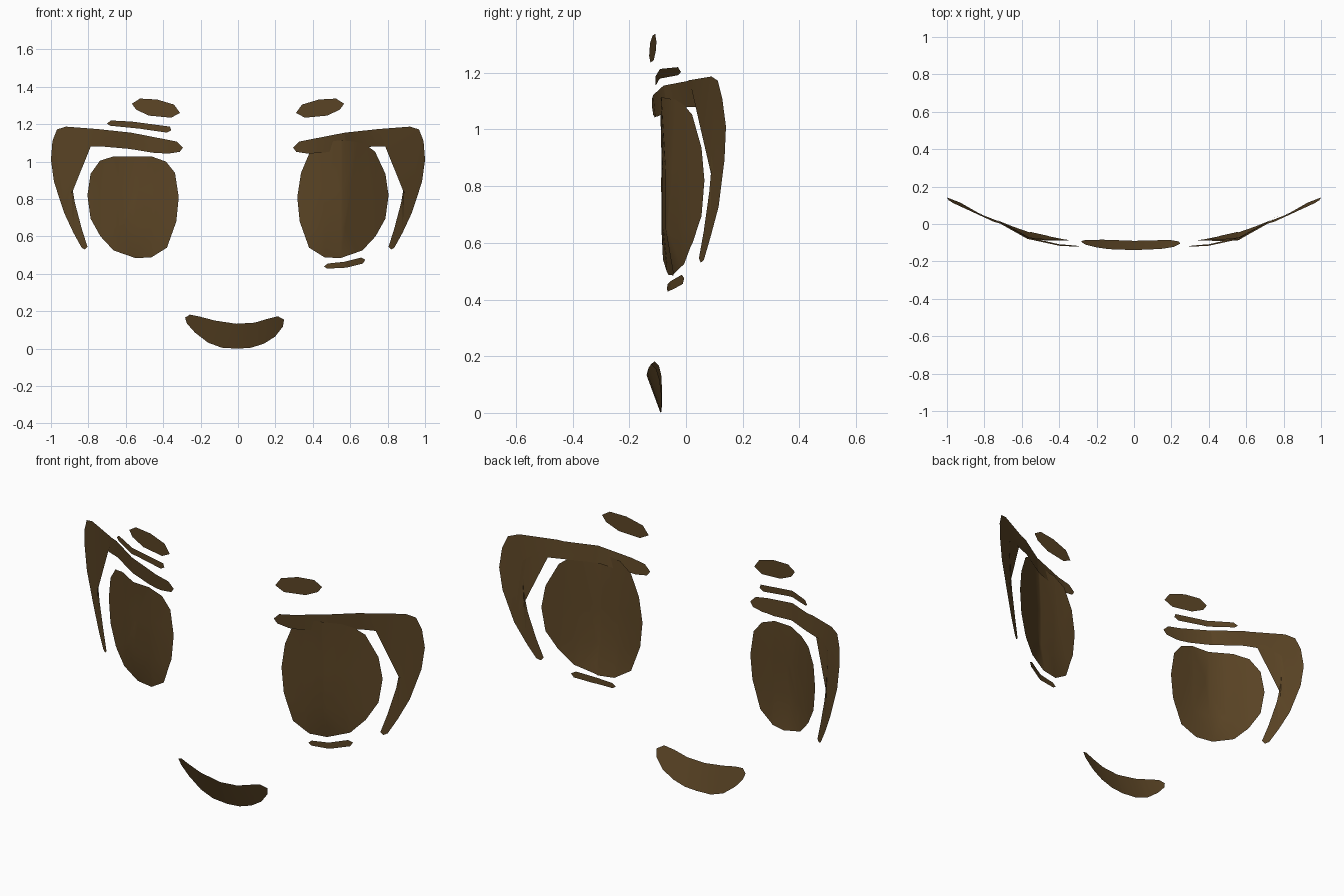
import bpy, bmesh
from mathutils import Vector

brown = bpy.data.materials.new("dark brown")
brown.diffuse_color = (0.107, 0.060, 0.019, 1)


def interp(table, x):
    """Piecewise linear lookup of depth along x."""
    for (x0, y0), (x1, y1) in zip(table, table[1:]):
        if x <= x1:
            return y0 + (y1 - y0) * (x - x0) / (x1 - x0)
    return table[-1][1]


def plate(name, outline, depth, cuts_x=(), cuts_z=(), side=1):
    """Flat outline in x/z, cut into strips and bent back by depth(x, z)."""
    bm = bmesh.new()
    bm.faces.new([bm.verts.new((x, 0, z)) for x, z in outline])
    bmesh.ops.triangulate(bm, faces=bm.faces[:])
    for axis, cuts in (((1, 0, 0), cuts_x), ((0, 0, 1), cuts_z)):
        for c in cuts:
            bmesh.ops.bisect_plane(bm, geom=bm.verts[:] + bm.edges[:] + bm.faces[:],
                                   dist=1e-5, plane_co=Vector(axis) * c, plane_no=axis)
    for v in bm.verts:
        v.co = (v.co.x * side, depth(v.co.x, v.co.z), v.co.z)
    bm.normal_update()
    for f in bm.faces:
        if f.normal.y > 0:
            f.normal_flip()
        f.smooth = True
    me = bpy.data.meshes.new(name)
    bm.to_mesh(me)
    bm.free()
    me.materials.append(brown)
    ob = bpy.data.objects.new(name, me)
    bpy.context.collection.objects.link(ob)


# Depth of the curved face under each part
EYE = [(.30, -.088), (.45, -.083), (.56, -.072), (.72, .014), (.81, .068)]
LASH = [(.29, -.112), (.40, -.104), (.57, -.064), (.717, .020), (.81, .047),
        (.834, .062), (.90, .097), (.93, .115), (1.0, .142)]


def eye_depth(x, z):
    bulge = max(0, 1 - abs(x - .54) / .2)
    return interp(EYE, x) + bulge * (max(0, .65 - z) * .19 - max(0, z - .85) * .06)


def lash_depth(x, z):
    return interp(LASH, x) - .1 * max(0, z - 1)


def crease_depth(x, z):
    return interp([(.35, -.109), (.56, -.092), (.70, -.018)], x)


def brow_depth(x, z):
    return -.13 + (x - .31) * .1


def mouth_depth(x, z):
    return -.09 - .37 * z + .7 * x * x


# Eyes: shared lower outline, the left one has a flatter top
eye_low = [(.337, .94), (.317, .81), (.330, .68), (.38, .54), (.465, .487), (.55, .485),
           (.665, .525), (.735, .60), (.788, .695), (.805, .82), (.788, .935)]
eye_tops = {1: [(.733, 1.053), (.69, 1.085), (.64, 1.105), (.55, 1.115), (.45, 1.10), (.385, 1.053)],
            -1: [(.738, 1.005), (.668, 1.027), (.46, 1.027), (.385, 1.0)]}

lash = [(.294, 1.075), (.326, 1.107), (.572, 1.155), (.75, 1.174), (.92, 1.187), (.968, 1.172),
        (.992, 1.11), (1.0, 1.01), (.984, .893), (.93, .727), (.88, .62), (.836, .54),
        (.818, .53), (.805, .545), (.835, .64), (.872, .78), (.892, .90), (.898, 1.053),
        (.858, 1.08), (.717, 1.08), (.58, 1.068), (.45, 1.047), (.374, 1.043), (.312, 1.052)]

brow = [(.31, 1.26), (.342, 1.305), (.433, 1.332), (.524, 1.337), (.567, 1.31),
        (.545, 1.278), (.476, 1.246), (.358, 1.235)]

for side, label in ((1, "right"), (-1, "left")):
    plate(label + "_eye", eye_low + eye_tops[side], eye_depth,
          (.45, .56, .64, .72), (.65, .85), side)
    plate(label + "_lash", lash, lash_depth, (.40, .57, .717), (), side)
    plate(label + "_brow", brow, brow_depth, (), (), side)

# Eyelid crease above the left lash
crease = [(.70, 1.203), (.68, 1.22), (.567, 1.214), (.364, 1.187), (.357, 1.168),
          (.38, 1.155), (.524, 1.176), (.684, 1.192)]
plate("left_lid_crease", crease, crease_depth, (.56,), (), -1)

# Line below the right eye
under = [(.46, .44), (.48, .455), (.572, .465), (.658, .487), (.68, .476),
         (.668, .455), (.578, .433), (.476, .428)]
plate("right_lower_lid", under,
      lambda x, z: interp([(.46, -.067), (.57, -.055), (.68, -.006)], x), (.57,))

# Mouth
mouth = [(-.283, .166), (-.257, .182), (-.203, .171), (-.123, .15), (-.01, .133), (.09, .139),
         (.16, .16), (.214, .173), (.246, .155), (.24, .118), (.198, .064), (.139, .027),
         (.07, .005), (0, 0), (-.086, .005), (-.16, .032), (-.23, .086), (-.273, .134)]
plate("mouth", mouth, mouth_depth, (-.15, 0, .15))
